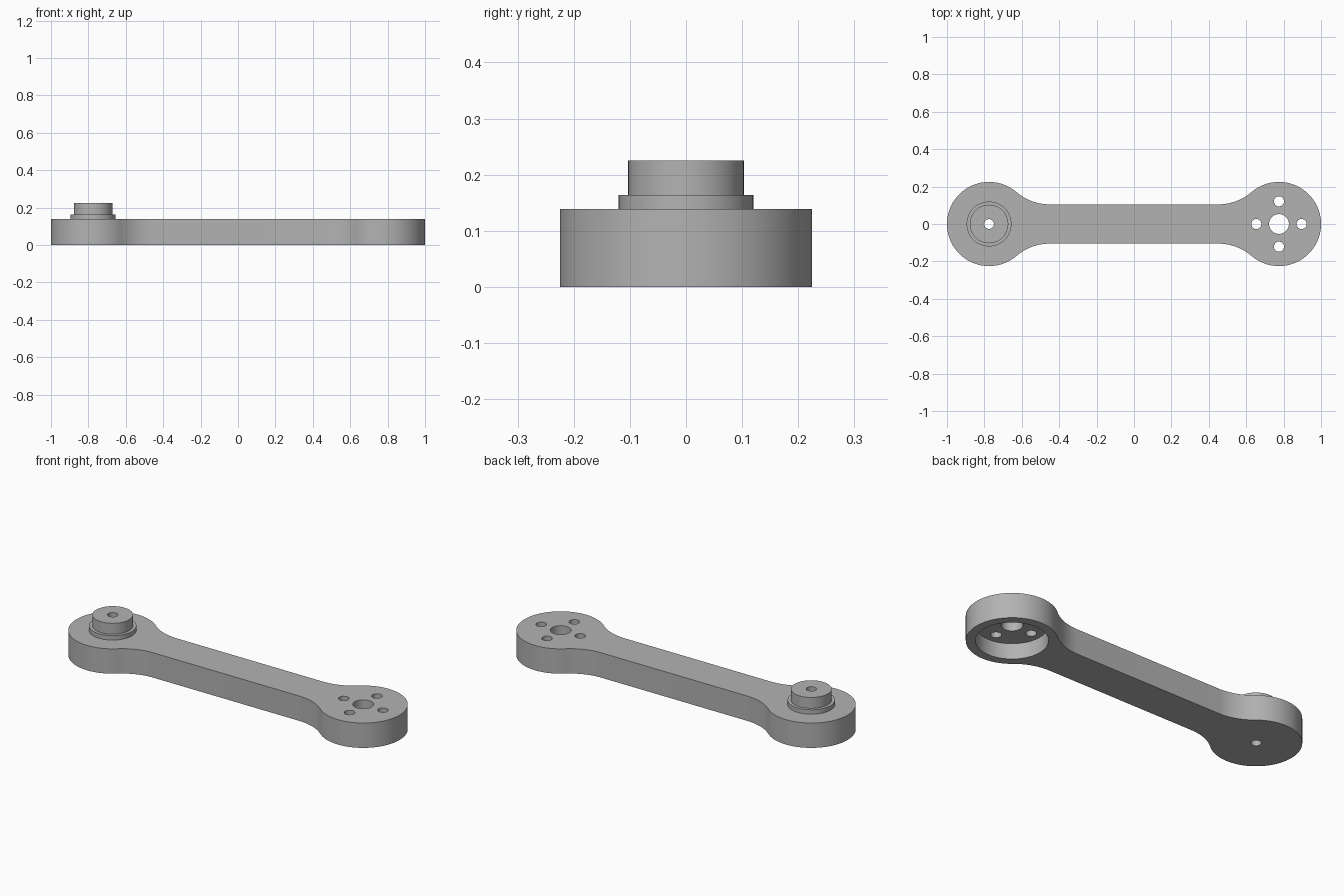
import bpy, bmesh
from math import sin, cos, pi, sqrt, atan2, radians

cube = bpy.data.objects.get("Cube")
if cube:
    bpy.data.objects.remove(cube, do_unlink=True)

HEAD_X, HEAD_R = 0.775, 0.225     # round ends
BAR_W = 0.105                     # half width of the bar
FILLET_R = 0.275                  # blend from bar to round end
THICK = 0.139

grey = bpy.data.materials.new("grey_metal")
grey.use_nodes = True
colour = (0.45, 0.45, 0.45, 1)
grey.diffuse_color = colour
grey.node_tree.nodes["Principled BSDF"].inputs["Base Color"].default_value = colour


def prism(name, outline, z0, z1):
    """Closed solid raised from a flat outline."""
    bm = bmesh.new()
    face = bm.faces.new([bm.verts.new((x, y, z0)) for x, y in outline])
    top = bmesh.ops.extrude_face_region(bm, geom=[face])["geom"]
    for v in top:
        if isinstance(v, bmesh.types.BMVert):
            v.co.z = z1
    bmesh.ops.recalc_face_normals(bm, faces=bm.faces)
    mesh = bpy.data.meshes.new(name)
    bm.to_mesh(mesh)
    bm.free()
    mesh.materials.append(grey)
    ob = bpy.data.objects.new(name, mesh)
    bpy.context.collection.objects.link(ob)
    return ob


def arc(cx, cy, r, a0, a1, n):
    return [(cx + r * cos(a0 + (a1 - a0) * i / n),
             cy + r * sin(a0 + (a1 - a0) * i / n)) for i in range(n + 1)]


def cylinder(name, x, y, r, z0, z1, n=64):
    return prism(name, arc(x, y, r, 0, 2 * pi, n)[:-1], z0, z1)


def combine(target, tool, operation):
    """Apply a boolean and discard its tool."""
    tool.hide_render = True
    mod = target.modifiers.new(operation.lower(), 'BOOLEAN')
    mod.operation, mod.solver, mod.object = operation, 'EXACT', tool
    bpy.ops.object.select_all(action='DESELECT')
    target.select_set(True)
    bpy.context.view_layer.objects.active = target
    bpy.ops.object.modifier_apply(modifier=mod.name)
    bpy.data.objects.remove(tool, do_unlink=True)


# Arm outline: one quarter, mirrored twice
fy = BAR_W + FILLET_R
fx = HEAD_X - sqrt((HEAD_R + FILLET_R) ** 2 - fy ** 2)
touch = atan2(fy, fx - HEAD_X)
quarter = arc(HEAD_X, 0, HEAD_R, 0, touch, 40)
quarter += arc(fx, fy, FILLET_R, touch - pi, -pi / 2, 16)[1:]
upper = quarter + [(-x, y) for x, y in reversed(quarter)]
outline = upper + [(x, -y) for x, y in reversed(upper[1:-1])]
arm = prism("link_arm", outline, 0, THICK)

# Stepped pivot pin on the right end
combine(arm, cylinder("pin_shoulder", -HEAD_X, 0, 0.12, 0.07, 0.164), 'UNION')
combine(arm, cylinder("pin_shaft", -HEAD_X, 0, 0.103, 0.1, 0.225), 'UNION')
combine(arm, cylinder("pin_bore", -HEAD_X, 0, 0.026, -0.1, 0.4, 32), 'DIFFERENCE')

# Socket underneath the left end, with its centre hole and four screw holes
combine(arm, cylinder("socket", HEAD_X, 0, 0.178, -0.1, 0.086), 'DIFFERENCE')
combine(arm, cylinder("centre_hole", HEAD_X, 0, 0.053, 0.03, 0.3, 48), 'DIFFERENCE')
for i in range(4):
    a = i * pi / 2
    hole = cylinder("screw_hole", HEAD_X + 0.121 * cos(a), 0.121 * sin(a),
                    0.027, 0.03, 0.3, 32)
    combine(arm, hole, 'DIFFERENCE')

bpy.ops.object.shade_smooth_by_angle(angle=radians(30))
